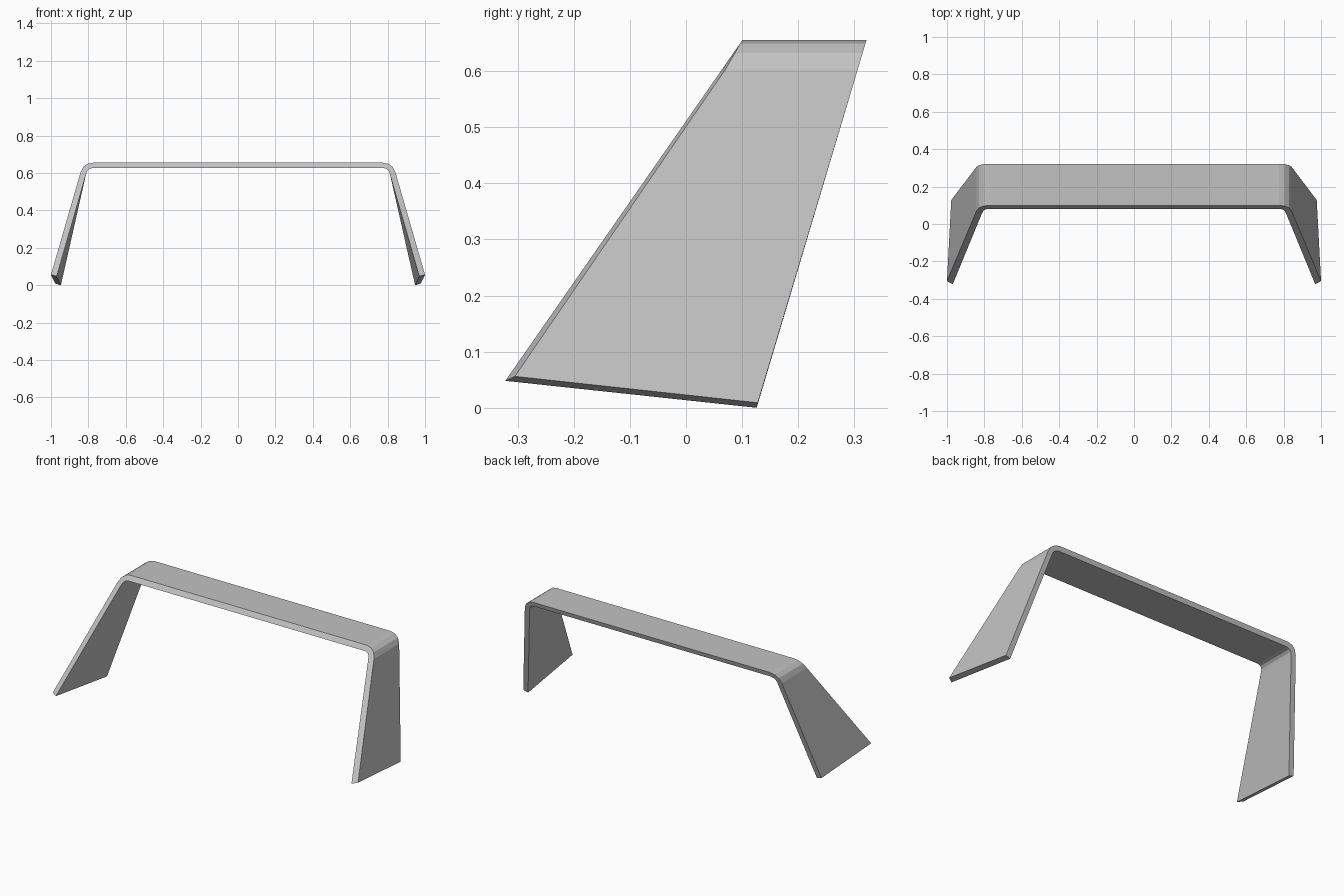
import bpy
import bmesh
from mathutils import Vector

cube = bpy.data.objects.get("Cube")
if cube:
    bpy.data.objects.remove(cube, do_unlink=True)

grey = bpy.data.materials.new("plain grey")
grey.use_nodes = True
colour = (0.54, 0.54, 0.54, 1)
grey.diffuse_color = colour
grey.node_tree.nodes["Principled BSDF"].inputs["Base Color"].default_value = colour


# Raked planes that trim the front and back edges of the bent sheet
def front_y(z):
    return -0.355 + 0.695 * z


def back_y(z):
    return 0.127 + 0.297 * z


def section(outer, inner, lead=0.0):
    """Four corners of the sheet: outer front, outer back, inner back, inner front."""
    (ox, oz), (ix, iz) = outer, inner
    return [Vector((ox, front_y(oz) + lead, oz)), Vector((ox, back_y(oz), oz)),
            Vector((ix, back_y(iz), iz)), Vector((ix, front_y(iz), iz))]


# Left foot, whose lower edge slopes down towards the back
foot = [Vector((1.0, -0.305, 0.056)), Vector((0.977, 0.128, 0.009)),
        Vector((0.947, 0.126, 0.0)), Vector((0.969, -0.322, 0.048))]

# Rounded bend from the leg up to the flat top
bend = [section((0.842, 0.603), (0.813, 0.592), 0.006),
        section((0.828, 0.632), (0.806, 0.612), 0.003),
        section((0.805, 0.649), (0.794, 0.623)),
        section((0.775, 0.655), (0.775, 0.628))]

left_half = [foot] + bend
right_half = [[Vector((-p.x, p.y, p.z)) for p in ring] for ring in reversed(left_half)]

# Skin the sheet from the left foot to the right foot
bm = bmesh.new()
rings = [[bm.verts.new(p) for p in ring] for ring in left_half + right_half]
for a, b in zip(rings, rings[1:]):
    for i in range(4):
        j = (i + 1) % 4
        bm.faces.new((a[i], a[j], b[j], b[i]))
bm.faces.new(rings[0])
bm.faces.new(rings[-1])
bmesh.ops.recalc_face_normals(bm, faces=bm.faces)

mesh = bpy.data.meshes.new("bent_plate")
bm.to_mesh(mesh)
bm.free()
mesh.materials.append(grey)
plate = bpy.data.objects.new("bent_plate", mesh)
bpy.context.collection.objects.link(plate)
